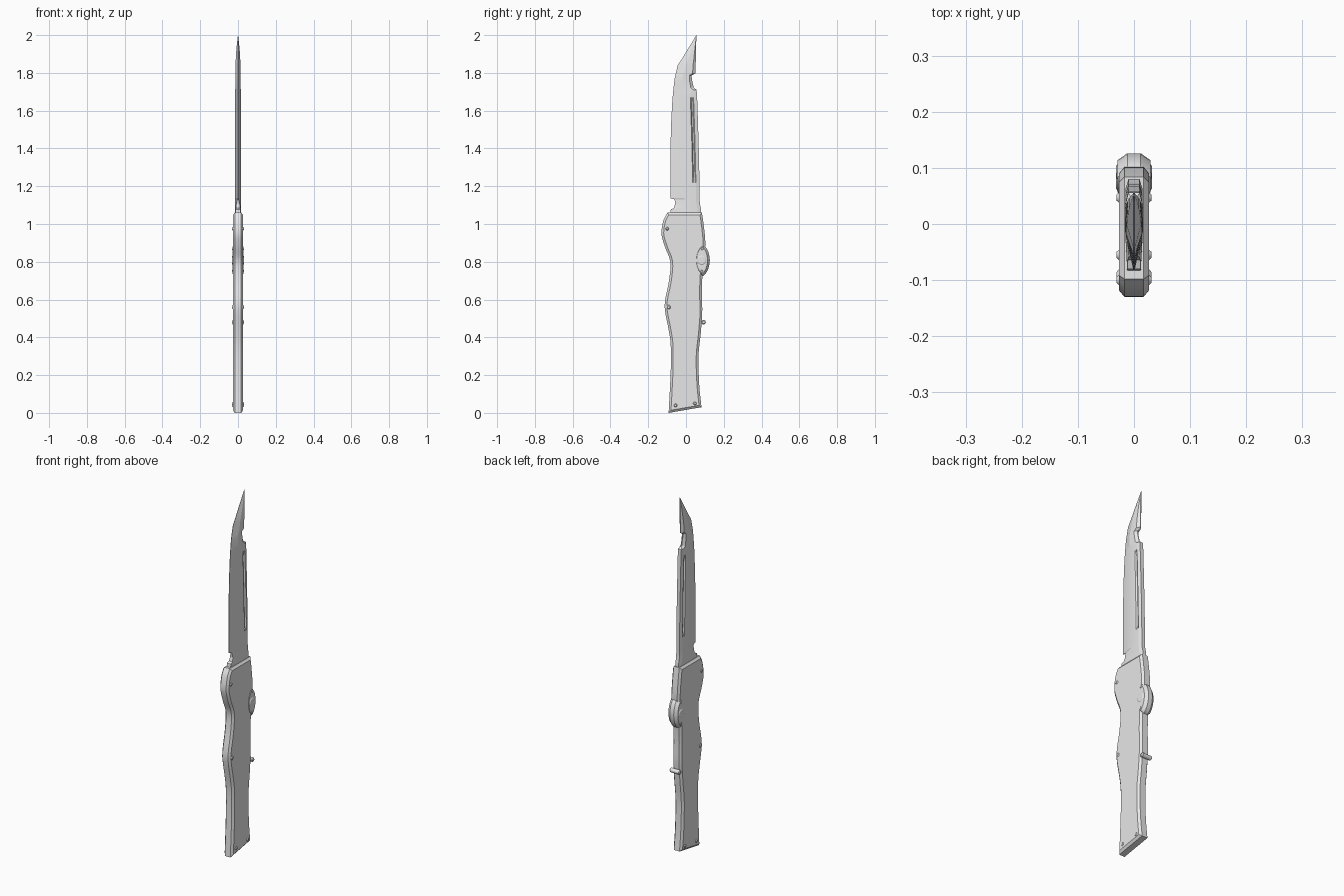
import bpy, bmesh, math
from mathutils import Vector

cube = bpy.data.objects.get("Cube")
if cube:
    bpy.data.objects.remove(cube, do_unlink=True)

steel = bpy.data.materials.new("plain grey")
steel.use_nodes = True
GREY = (0.8, 0.8, 0.8, 1)
steel.diffuse_color = GREY
steel.node_tree.nodes["Principled BSDF"].inputs["Base Color"].default_value = GREY


def loft(name, rings, angle=30):
    """Skin a stack of equal-length closed rings and cap both ends."""
    bm = bmesh.new()
    loops = [[bm.verts.new(p) for p in ring] for ring in rings]
    n = len(loops[0])
    for a, b in zip(loops, loops[1:]):
        for i in range(n):
            j = (i + 1) % n
            bm.faces.new((a[i], a[j], b[j], b[i]))
    bm.faces.new(loops[0])
    bm.faces.new(loops[-1])
    bmesh.ops.recalc_face_normals(bm, faces=bm.faces)
    mesh = bpy.data.meshes.new(name)
    bm.to_mesh(mesh)
    bm.free()
    mesh.materials.append(steel)
    obj = bpy.data.objects.new(name, mesh)
    bpy.context.collection.objects.link(obj)
    bpy.ops.object.select_all(action='DESELECT')
    obj.select_set(True)
    bpy.context.view_layer.objects.active = obj
    bpy.ops.object.shade_smooth_by_angle(angle=math.radians(angle))
    return obj


def inset(outline, d):
    """Shrink a counter-clockwise (y, z) outline by d with mitred corners."""
    out = []
    n = len(outline)
    for i in range(n):
        p, q, r = (Vector(outline[k % n]) for k in (i - 1, i, i + 1))
        e1, e2 = (q - p).normalized(), (r - q).normalized()
        n1, n2 = Vector((-e1.y, e1.x)), Vector((-e2.y, e2.x))
        out.append(q + (n1 + n2) * (d / max(0.3, 1 + n1.dot(n2))))
    return out


def plate(name, outline, half, chamfer, d):
    """Chamfered slab, symmetric in x, from a side outline."""
    inner = inset(outline, d)
    rings = [(-half, inner), (chamfer - half, outline),
             (half - chamfer, outline), (half, inner)]
    return loft(name, [[(x, p[0], p[1]) for p in o] for x, o in rings])


def spline(pts, steps=4):
    """Smooth path through the points."""
    P = [Vector(p) for p in pts]
    P = [2 * P[0] - P[1]] + P + [2 * P[-1] - P[-2]]
    out = []
    for a, b, c, d in zip(P, P[1:], P[2:], P[3:]):
        for k in range(steps):
            t = k / steps
            out.append(0.5 * (2 * b + (c - a) * t + (2 * a - 5 * b + 4 * c - d) * t ** 2
                              + (3 * b - a - 3 * c + d) * t ** 3))
    return out + [P[-2]]


def circle(y, z, r, n=16):
    return [(y + r * math.cos(2 * math.pi * i / n), z + r * math.sin(2 * math.pi * i / n))
            for i in range(n)]


# Handle: wavy grip with chamfered rim
back = spline([(.082, .03), (.07, .15), (.066, .30), (.078, .42), (.086, .53), (.084, .64),
               (.088, .74), (.098, .82), (.102, .91), (.093, 1.0), (.084, 1.06)])
front = spline([(-.098, 1.06), (-.119, 1.02), (-.130, .95), (-.112, .88), (-.083, .80),
                (-.090, .70), (-.110, .60), (-.111, .54), (-.092, .44), (-.081, .36),
                (-.081, .22), (-.092, 0.0)])
plate("handle", back + front, .027, .010, .012)

# Blade stations: z, cutting edge y, back y, half thickness, edge half thickness, groove depth
stations = [
    (1.045, -.085, .080, .016, .012, 0),
    (1.078, -.080, .080, .016, .012, 0),
    (1.084, -.064, .079, .016, .011, 0),
    (1.105, -.058, .074, .016, .009, 0),
    (1.130, -.060, .072, .016, .004, 0),
    (1.137, -.083, .072, .016, .001, 0),
    (1.220, -.083, .071, .016, .001, 0),
    (1.245, -.083, .071, .016, .001, .008),
    (1.420, -.082, .067, .016, .001, .008),
    (1.550, -.078, .063, .015, .001, .008),
    (1.640, -.073, .060, .015, .001, .008),
    (1.670, -.071, .059, .015, .001, 0),
    (1.710, -.067, .056, .015, .001, 0),
    (1.722, -.066, .041, .014, .001, 0),
    (1.765, -.061, .031, .014, .001, 0),
    (1.786, -.057, .030, .014, .001, 0),
    (1.798, -.054, .050, .014, .001, 0),
    (1.840, -.044, .051, .013, .001, 0),
    (1.870, -.024, .052, .012, .001, 0),
    (1.920, .006, .053, .009, .001, 0),
    (1.960, .031, .054, .005, .001, 0),
    (2.000, .0545, .056, .0005, .0003, 0)]
rings = []
for z, yf, yb, h, e, g in stations:
    w = yb - yf
    k = min(1, w / .13)
    spine = .010 if z < 1.715 else min(.002, h)
    half = [(e, yf), (h, yf + .45 * w), (h * .97, yb - .036 * k), (h * .97 - g, yb - .031 * k),
            (h * .97 - g, yb - .024 * k), (h * .97, yb - .019 * k), (spine, yb)]
    rings.append([(x, y, z) for x, y in half] + [(-x, y, z) for x, y in reversed(half)])
loft("blade", rings, 15)

# Slider guard: pointed oval with a round knob in the middle
oval = []
for i in range(24):
    t = 2 * math.pi * i / 24
    c = math.cos(t)
    oval.append((.085 + math.copysign(abs(c) ** 1.3, c) * .041, .808 + .085 * math.sin(t)))
plate("slider_guard", oval, .029, .017, .012)
plate("slider_knob", circle(.083, .808, .026, 24), .032, .004, .006)

# Rivets pass right through, so each shows on both sides
rivets = [(-.100, .975, .009), (-.092, .56, .011), (.086, .868, .008), (.084, .750, .008),
          (-.055, .04, .009), (.047, .05, .009), (.093, .48, .012)]
for i, (y, z, r) in enumerate(rivets):
    plate(f"rivet_{i + 1}", circle(y, z, r), .031, .004, r * .4)
